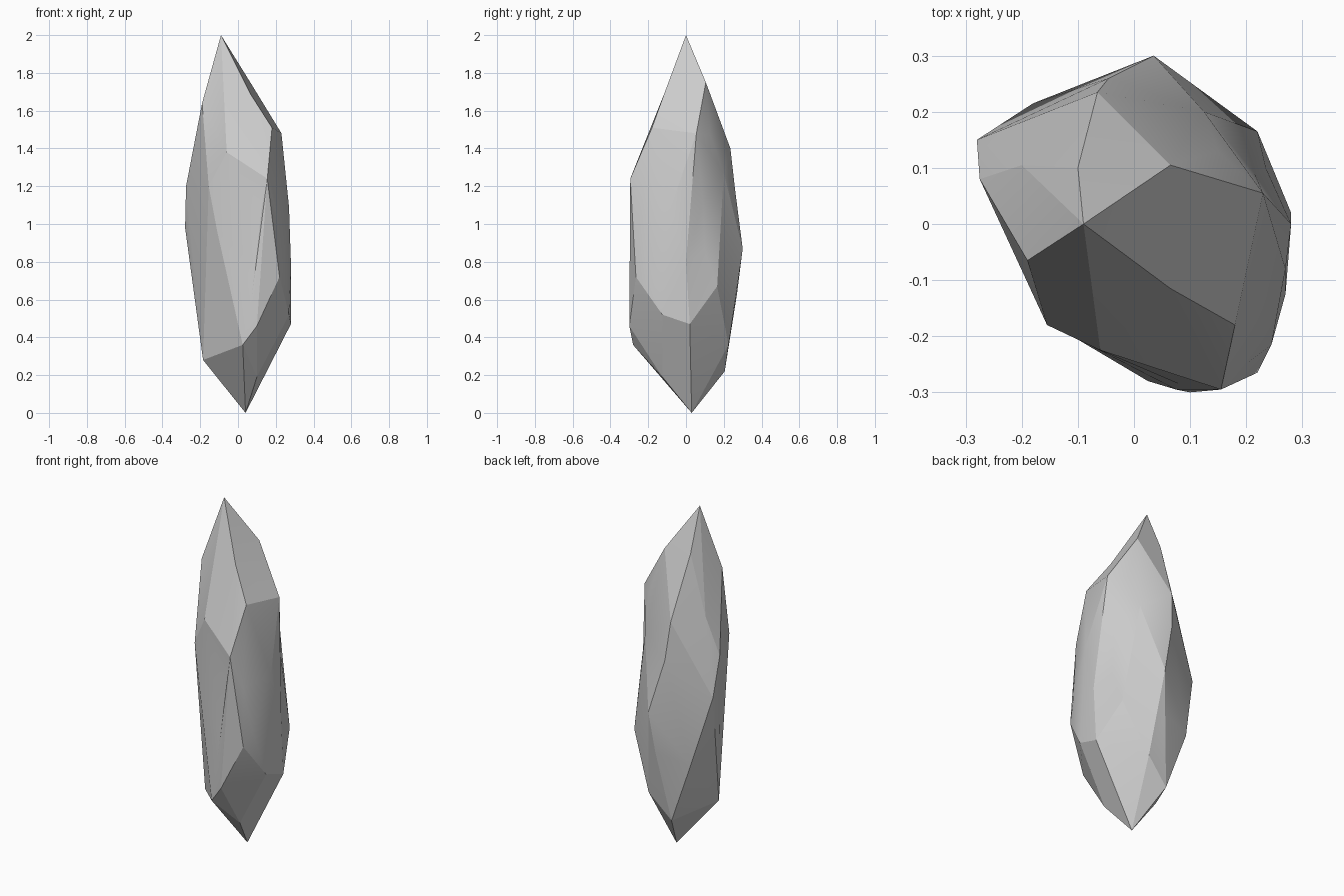
import bpy, bmesh, math
from mathutils import Vector

if "Cube" in bpy.data.objects:
    bpy.data.objects.remove(bpy.data.objects["Cube"])

# Crystal corners, from tip to base, grouped by height
corners = [
    # pointed cap
    (-.09, 0, 2), (.065, .105, 1.75), (.065, -.115, 1.69), (-.1, .1, 1.76), (-.19, -.065, 1.64),
    # upper shoulder
    (.18, -.18, 1.51), (.23, .055, 1.48), (.15, .13, 1.47), (-.065, .235, 1.4),
    (-.2, .105, 1.42), (-.06, -.225, 1.38),
    # waist
    (.125, .2, 1.27), (.155, -.295, 1.24), (-.155, -.18, 1.2), (-.275, .08, 1.2),
    (-.045, .26, 1.18), (.215, .09, 1.12), (.27, -.08, 1.09), (.125, -.285, 1.08),
    (.205, -.245, 1.05), (-.28, .15, .98), (-.11, -.2, .96),
    # lower body
    (.035, .3, .87), (.235, .1, .86), (.28, 0, .8), (.245, -.215, .8), (.08, -.285, .79),
    (.22, -.265, .72), (.22, .165, .67), (.01, .27, .63), (.075, -.295, .63),
    (-.18, .215, .58), (.27, -.125, .52), (.28, .02, .47), (.1, -.3, .46),
    # lower shoulder and point
    (.025, -.28, .36), (.085, .225, .36), (-.185, -.04, .28), (-.05, .205, .22),
    (.1, -.125, .19), (.04, .03, 0),
]


def inflated(p, k):
    """Push a corner towards a sphere; k=1 keeps its shape, k=0 is fully round."""
    q = Vector((p[0], p[1], (p[2] - .95) * .32))
    return q.normalized() * q.length ** k


def wrap(k):
    """Skin the inflated corners, keeping a tag to each original corner."""
    bm = bmesh.new()
    tag = bm.verts.layers.int.new("corner")
    for i, p in enumerate(corners):
        v = bm.verts.new(inflated(p, k))
        v[tag] = i
    bmesh.ops.convex_hull(bm, input=bm.verts[:])
    loose = [v for v in bm.verts if not v.link_faces]
    return bm, tag, len(loose)


# Relax just far enough that every corner, including the dents, is on the skin
for step in range(20, -1, -1):
    bm, tag, loose = wrap(step / 20)
    if loose == 0 or step == 0:
        break
    bm.free()

# Return the corners to their real places
for v in bm.verts:
    v.co = corners[v[tag]]
bmesh.ops.recalc_face_normals(bm, faces=bm.faces[:])

mesh = bpy.data.meshes.new("crystal_rock")
bm.to_mesh(mesh)
bm.free()
rock = bpy.data.objects.new("crystal_rock", mesh)
bpy.context.collection.objects.link(rock)
bpy.context.view_layer.objects.active = rock
rock.select_set(True)
bpy.ops.object.shade_smooth_by_angle(angle=math.radians(15))
